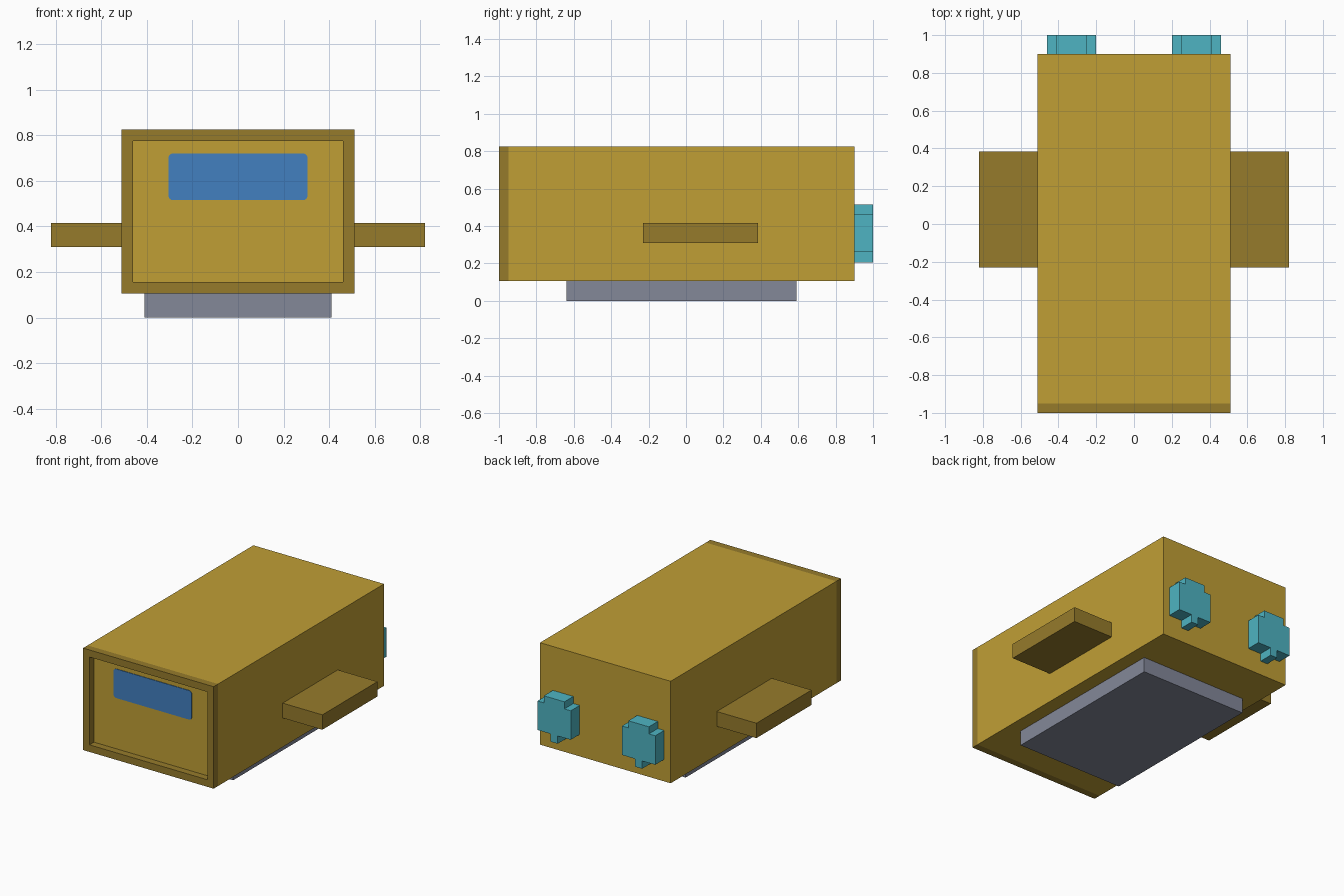
import bpy
import bmesh
import math

cube = bpy.data.objects.get("Cube")
if cube:
    bpy.data.objects.remove(cube, do_unlink=True)


def material(name, r, g, b):
    def linear(c):
        c /= 255
        return c / 12.92 if c <= 0.04045 else ((c + 0.055) / 1.055) ** 2.4
    colour = (linear(r), linear(g), linear(b), 1)
    mat = bpy.data.materials.new(name)
    mat.use_nodes = True
    mat.diffuse_color = colour
    mat.node_tree.nodes["Principled BSDF"].inputs["Base Color"].default_value = colour
    return mat


gold = material("gold", 192, 159, 53)
bronze = material("dark gold", 150, 123, 43)
slate = material("slate grey", 131, 136, 153)
teal = material("teal", 78, 180, 194)
blue = material("window blue", 66, 128, 192)


def finish(name, bm, mat):
    bmesh.ops.recalc_face_normals(bm, faces=bm.faces)
    mesh = bpy.data.meshes.new(name)
    bm.to_mesh(mesh)
    bm.free()
    mesh.materials.append(mat)
    obj = bpy.data.objects.new(name, mesh)
    bpy.context.collection.objects.link(obj)
    return obj


def box(name, x, y, z, mat):
    bm = bmesh.new()
    bmesh.ops.create_cube(bm, size=1)
    for v in bm.verts:
        v.co = [lo + (c + 0.5) * (hi - lo) for c, (lo, hi) in zip(v.co, (x, y, z))]
    return finish(name, bm, mat)


def extrude_outline(name, points, y0, y1, mat):
    """Solid made by sweeping an x-z outline from y0 to y1."""
    bm = bmesh.new()
    face = bm.faces.new([bm.verts.new((x, y0, z)) for x, z in points])
    swept = bmesh.ops.extrude_face_region(bm, geom=[face], use_keep_orig=True)
    for v in swept["geom"]:
        if isinstance(v, bmesh.types.BMVert):
            v.co.y = y1
    return finish(name, bm, mat)


# Main hull
box("hull", (-0.51, 0.51), (-0.95, 0.9), (0.105, 0.825), gold)

# Raised rim around the recessed front panel
bm = bmesh.new()
rings = []
for half, z0, z1, y in ((0.51, 0.105, 0.825, -0.95), (0.51, 0.105, 0.825, -1.0),
                        (0.46, 0.155, 0.775, -1.0), (0.46, 0.155, 0.775, -0.95)):
    rings.append([bm.verts.new((x, y, z)) for x, z in
                  ((-half, z0), (half, z0), (half, z1), (-half, z1))])
for a, b in zip(rings, rings[1:]):
    for i in range(4):
        j = (i + 1) % 4
        bm.faces.new((a[i], a[j], b[j], b[i]))
bmesh.ops.recalc_face_normals(bm, faces=bm.faces)
finish("front_rim", bm, bronze)

# Windscreen: thin plate with rounded corners
radius = 0.02
outline = []
for n, (cx, cz) in enumerate(((0.285, 0.70), (-0.285, 0.70),
                              (-0.285, 0.535), (0.285, 0.535))):
    for k in range(5):
        a = math.radians(90 * n + 22.5 * k)
        outline.append((cx + radius * math.cos(a), cz + radius * math.sin(a)))
extrude_outline("windscreen", outline, -0.954, -0.95, blue)

# Belly slab
box("belly_slab", (-0.41, 0.41), (-0.64, 0.59), (0.0, 0.105), slate)

# Side fins and stepped rear thrusters, one pair each
half_step = [(0.0275, 0.205), (0.0275, 0.26), (0.13, 0.26),
             (0.13, 0.465), (0.08, 0.465), (0.08, 0.515)]
for side, s in (("left", 1), ("right", -1)):
    box(side + "_fin", sorted((s * 0.51, s * 0.82)), (-0.23, 0.385), (0.31, 0.415), bronze)
    steps = half_step + [(-x, z) for x, z in reversed(half_step)]
    extrude_outline(side + "_thruster", [(s * 0.33 + x, z) for x, z in steps],
                    0.9, 1.0, teal)
